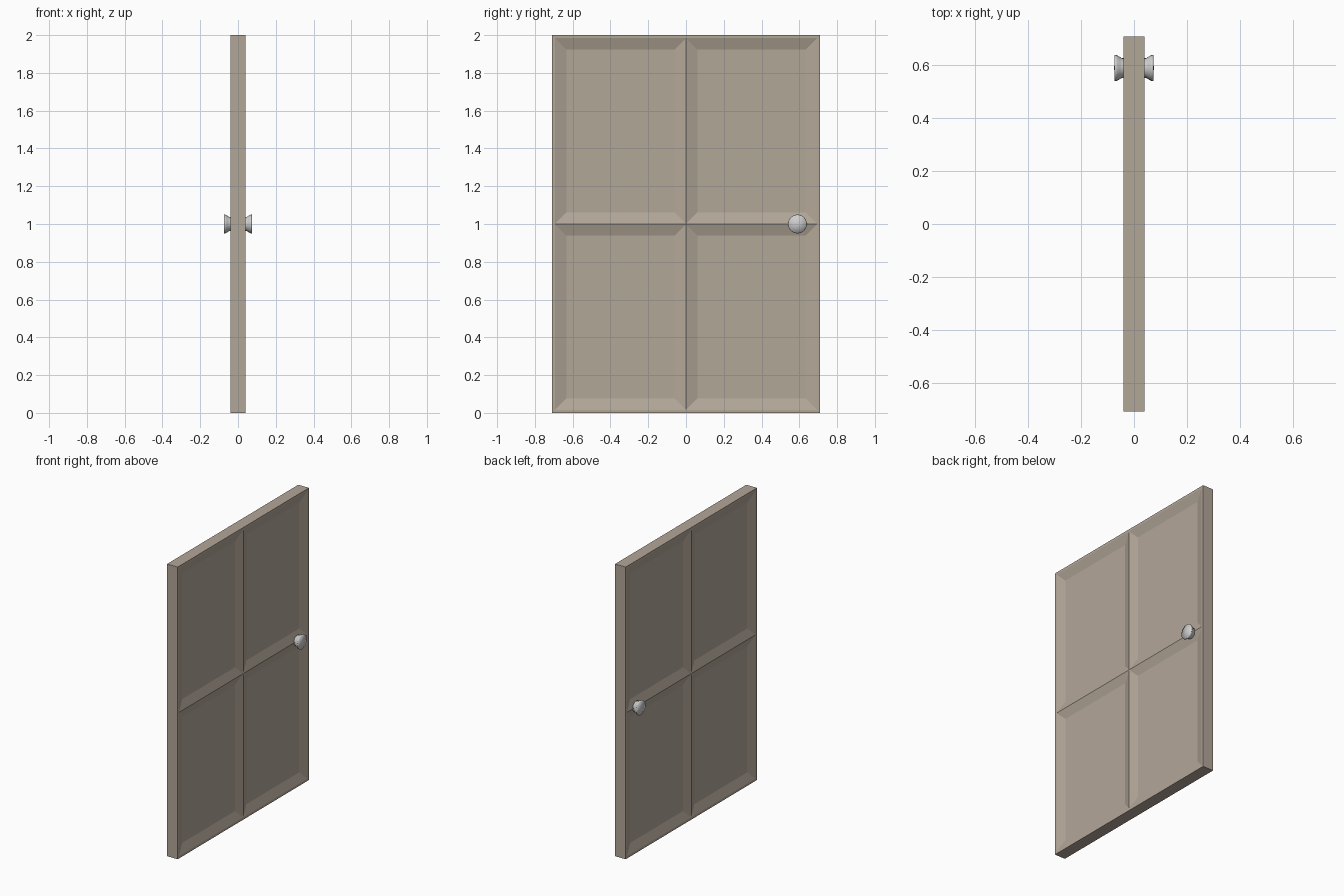
import bpy, bmesh, math
from mathutils import Matrix, Vector

if "Cube" in bpy.data.objects:
    bpy.data.objects.remove(bpy.data.objects["Cube"])


def material(name, rgb):
    m = bpy.data.materials.new(name)
    m.diffuse_color = (*rgb, 1)
    m.use_nodes = True
    m.node_tree.nodes["Principled BSDF"].inputs["Base Color"].default_value = m.diffuse_color
    return m


def add_object(name, bm, mat):
    bmesh.ops.recalc_face_normals(bm, faces=bm.faces)
    me = bpy.data.meshes.new(name)
    bm.to_mesh(me)
    bm.free()
    me.materials.append(mat)
    ob = bpy.data.objects.new(name, me)
    bpy.context.collection.objects.link(ob)
    return ob


wood = material("taupe_wood", (0.45, 0.385, 0.315))
metal = material("light_grey_metal", (0.62, 0.62, 0.62))

# Door slab with four sunken, bevelled panels on both sides
bm = bmesh.new()
bmesh.ops.create_cube(bm, size=1, matrix=Matrix.Translation((0, 0, 1))
                      @ Matrix.Diagonal((0.08, 1.42, 2.0, 1)))
bm.normal_update()
sides = [f for f in bm.faces if abs(f.normal.x) > 0.9]
for f in sides:
    bmesh.ops.inset_region(bm, faces=[f], thickness=0.022)
for normal in (Vector((0, 1, 0)), Vector((0, 0, 1))):
    bmesh.ops.bisect_plane(bm, geom=bm.verts[:] + bm.edges[:] + bm.faces[:],
                           plane_co=(0, 0, 1), plane_no=normal)
bm.normal_update()
panels = [f for f in bm.faces if abs(f.normal.x) > 0.9 and f.calc_area() > 0.4]
bmesh.ops.inset_individual(bm, faces=panels, thickness=0.087, depth=-0.02)
add_object("door_slab", bm, wood)

# Round flared knobs, one on each side
PROFILE = [(0.035, 0.037), (0.045, 0.037), (0.052, 0.041),
           (0.062, 0.047), (0.068, 0.05), (0.073, 0.049)]
SEGS = 24
for side, name in ((1, "knob_right"), (-1, "knob_left")):
    bm = bmesh.new()
    rings = []
    for x, r in PROFILE:
        rings.append([bm.verts.new((side * x,
                                    0.59 + r * math.cos(2 * math.pi * i / SEGS),
                                    1.0 + r * math.sin(2 * math.pi * i / SEGS)))
                      for i in range(SEGS)])
    for a, b in zip(rings, rings[1:]):
        for i in range(SEGS):
            j = (i + 1) % SEGS
            bm.faces.new((a[i], a[j], b[j], b[i]))
    bm.faces.new(rings[0])
    tip = bm.verts.new((side * 0.075, 0.59, 1.0))
    for i in range(SEGS):
        bm.faces.new((rings[-1][i], rings[-1][(i + 1) % SEGS], tip))
    for f in bm.faces:
        f.smooth = True
    add_object(name, bm, metal)
